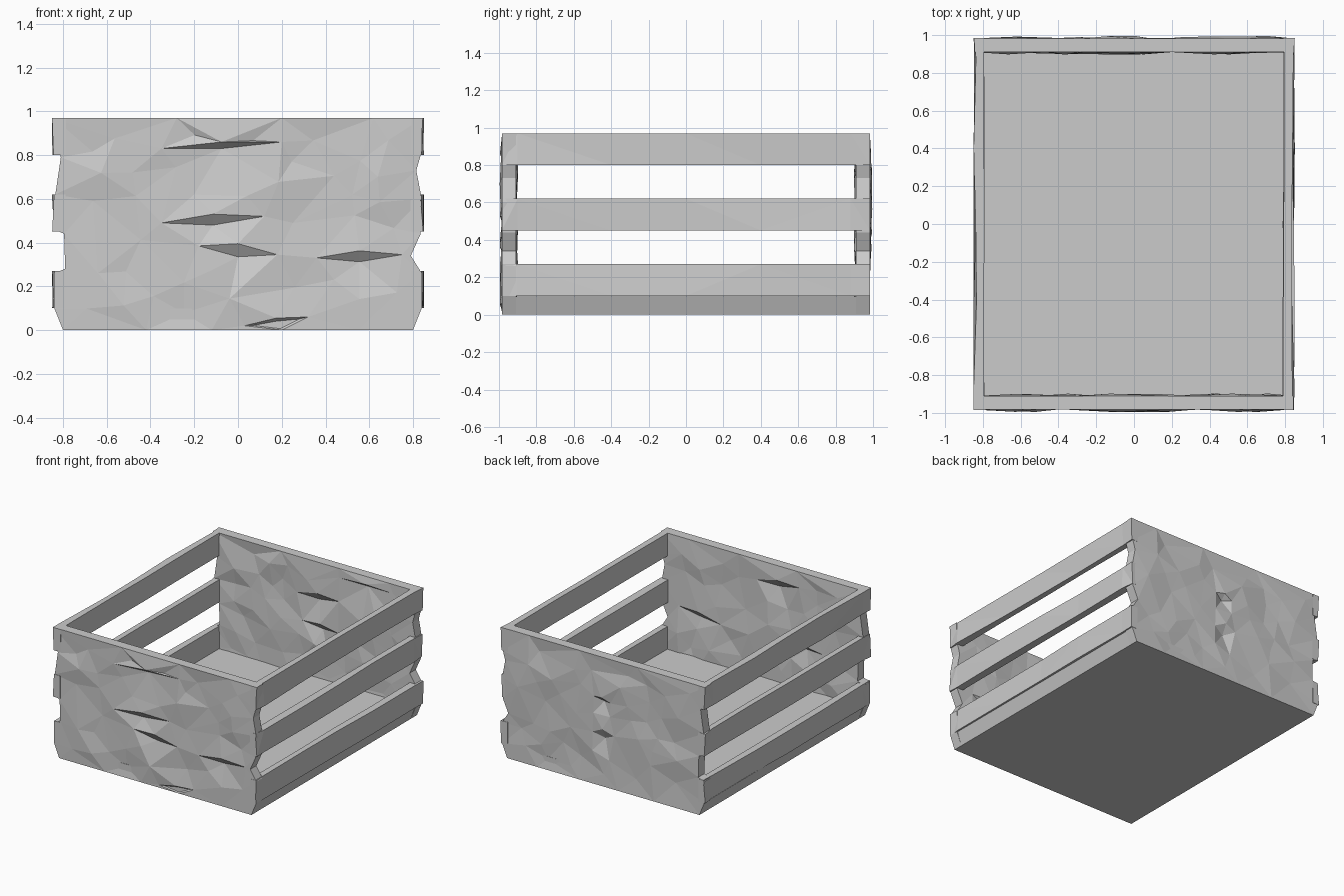
import bpy, bmesh, random
from mathutils import Vector
from mathutils.geometry import delaunay_2d_cdt

if "Cube" in bpy.data.objects:
    bpy.data.objects.remove(bpy.data.objects["Cube"])

random.seed(4)


def finish(bm, name):
    bmesh.ops.recalc_face_normals(bm, faces=bm.faces[:])
    mesh = bpy.data.meshes.new(name)
    bm.to_mesh(mesh)
    bm.free()
    obj = bpy.data.objects.new(name, mesh)
    bpy.context.collection.objects.link(obj)


# Outline of an end wall: left edge, top, right edge, bottom (x, z)
OUTLINE = [(-0.80, 0), (-0.84, 0.1), (-0.84, 0.26), (-0.79, 0.28), (-0.795, 0.44),
           (-0.84, 0.46), (-0.835, 0.62), (-0.81, 0.79), (-0.845, 0.97),
           (-0.28, 0.97), (0.2, 0.97), (0.62, 0.97), (0.845, 0.97),
           (0.835, 0.8), (0.815, 0.73), (0.84, 0.6), (0.835, 0.44),
           (0.79, 0.34), (0.84, 0.26), (0.84, 0.1), (0.80, 0),
           (0.55, 0), (0.2, 0), (-0.12, 0), (-0.42, 0)]


def rough_face(bm, side, depth, sign, creases):
    """One hewn wall face: scattered points, triangulated, with split creases."""
    n = len(OUTLINE)
    pts = [(x, z, depth) for x, z in OUTLINE]
    edges = [(i, (i + 1) % n) for i in range(n)]
    for x0, z0, x1, z1, h in creases:
        i = len(pts)
        mx, mz = (x0 + x1) / 2, (z0 + z1) / 2
        pts += [(x0, z0, depth), (mx, mz + h / 2, depth + sign * 0.012),
                (x1, z1, depth), (mx, mz - h / 2, depth - sign * 0.03)]
        edges += [(i, i + 1), (i + 1, i + 2), (i + 2, i + 3), (i + 3, i)]
    for _ in range(260):
        x, z = random.uniform(-0.73, 0.73), random.uniform(0.07, 0.9)
        if all(((x - p[0]) * 0.75) ** 2 + (z - p[1]) ** 2 > 0.009 for p in pts):
            pts.append((x, z, depth + random.uniform(-0.014, 0.014)))
    out, _, faces, orig, _, _ = delaunay_2d_cdt(
        [Vector(p[:2]) for p in pts], edges, [list(range(n))], 1, 1e-5)
    verts, rim = [], {}
    for co, ids in zip(out, orig):
        d = pts[ids[0]][2] if ids else depth
        v = bm.verts.new((co.x, side * d, co.y))
        verts.append(v)
        for k in ids:
            if k < n:
                rim[k] = v
    for f in faces:
        bm.faces.new([verts[k] for k in f])
    return [rim[k] for k in range(n)]


def end_wall(name, side, outer, inner):
    bm = bmesh.new()
    a = rough_face(bm, side, 0.983, 1, outer)
    b = rough_face(bm, side, 0.91, -1, inner)
    for i in range(len(a)):
        j = (i + 1) % len(a)
        bm.faces.new((a[i], a[j], b[j], b[i]))
    finish(bm, name)


# Front and back walls; creases are (x0, z0, x1, z1, opening)
end_wall("front_wall", -1,
         [(-0.35, 0.49, 0.12, 0.52, 0.05), (-0.18, 0.385, 0.18, 0.345, 0.06),
          (0.36, 0.33, 0.75, 0.345, 0.05), (-0.35, 0.83, 0.2, 0.86, 0.03),
          (0.03, 0.02, 0.32, 0.06, 0.03)],
         [(-0.3, 0.85, 0.05, 0.82, 0.06), (0.35, 0.4, 0.7, 0.45, 0.05),
          (-0.5, 0.4, -0.2, 0.42, 0.04)])
end_wall("back_wall", 1,
         [(-0.09, 0.4, 0.09, 0.39, 0.08), (-0.06, 0.64, 0.08, 0.66, 0.04)],
         [(-0.15, 0.7, 0.2, 0.72, 0.06), (-0.1, 0.5, 0.2, 0.48, 0.05),
          (0.2, 0.9, 0.65, 0.9, 0.03)])


def bar(name, side, z0, z1):
    """Side slat: box section swept along y with an uneven outer face."""
    bm = bmesh.new()
    rings = []
    for y in (-0.985, -0.9, -0.4, 0, 0.4, 0.88, 0.985):
        lo, hi = random.uniform(0.832, 0.852), random.uniform(0.832, 0.852)
        inn = random.uniform(0.787, 0.797)
        rings.append([bm.verts.new((side * x, y, z)) for x, z in
                      ((inn, z0), (lo, z0), (hi, z1), (inn, z1))])
    for a, b in zip(rings, rings[1:]):
        for i in range(4):
            j = (i + 1) % 4
            bm.faces.new((a[i], a[j], b[j], b[i]))
    bm.faces.new(rings[0])
    bm.faces.new(rings[-1])
    bmesh.ops.triangulate(bm, faces=bm.faces[:])
    finish(bm, name)


# Three slats on each long side
for side, label in ((-1, "left"), (1, "right")):
    for level, z in (("lower", 0.10), ("middle", 0.45), ("upper", 0.80)):
        bar(f"{label}_{level}_slat", side, z, z + 0.17)

# Floor slab, narrower at the bottom
bm = bmesh.new()
bmesh.ops.create_cube(bm, size=1)
for v in bm.verts:
    top = v.co.z > 0
    v.co = (v.co.x * 2 * (0.835 if top else 0.80), v.co.y * 1.95, 0.098 if top else 0)
finish(bm, "floor")
